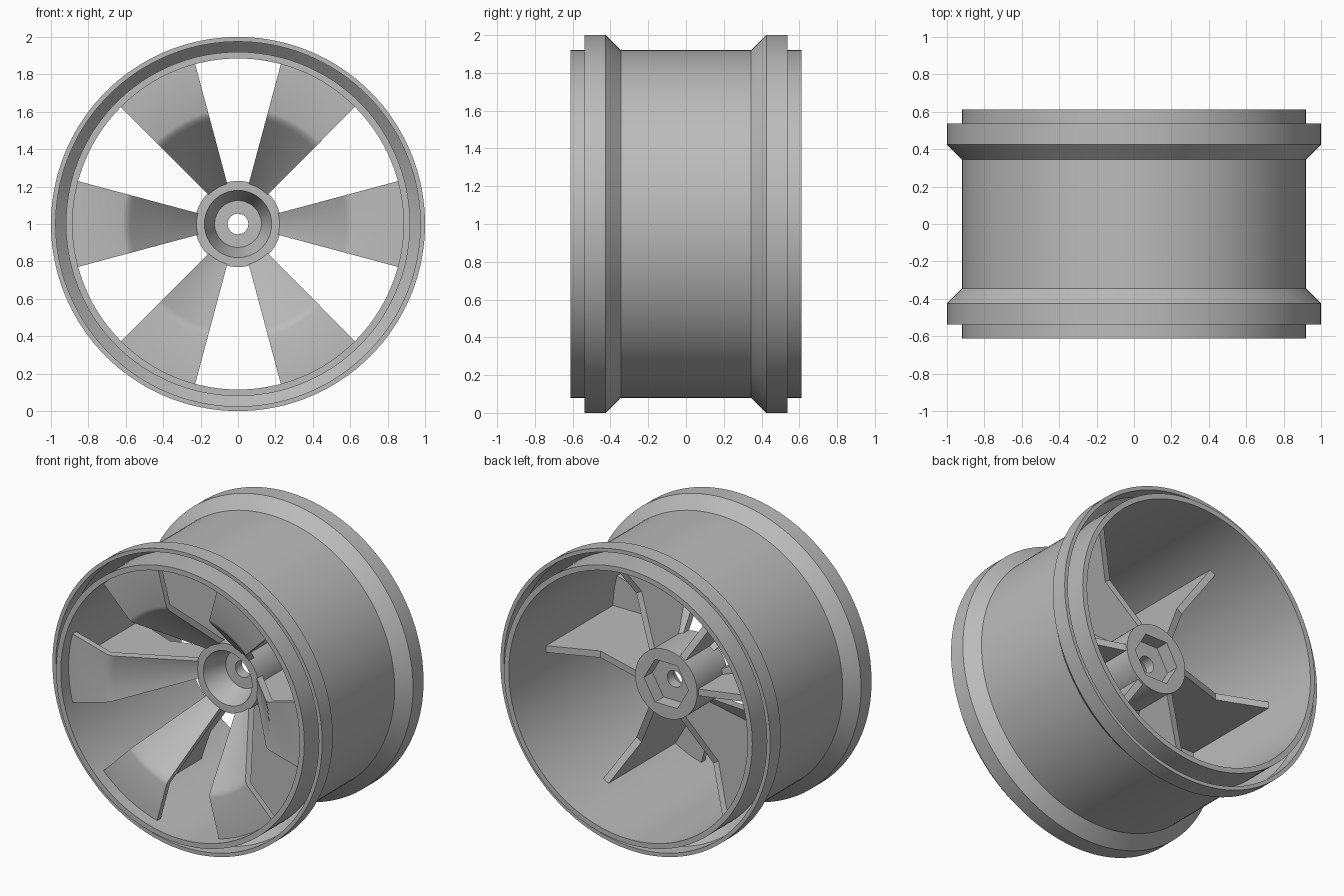
import bpy, bmesh, math
from mathutils import Matrix

cube = bpy.data.objects.get("Cube")
if cube:
    bpy.data.objects.remove(cube, do_unlink=True)

grey = bpy.data.materials.new("plain_grey")
grey.use_nodes = True
GREY = (0.5, 0.5, 0.5, 1)
grey.diffuse_color = GREY
grey.node_tree.nodes["Principled BSDF"].inputs["Base Color"].default_value = GREY


def finish(name, bm, angle=0.0):
    """Turn a bmesh into a shaded object, spun about the axle and lifted onto the floor."""
    bmesh.ops.recalc_face_normals(bm, faces=bm.faces)
    bm.transform(Matrix.Translation((0, 0, 1)) @ Matrix.Rotation(-angle, 4, "Y"))
    mesh = bpy.data.meshes.new(name)
    bm.to_mesh(mesh)
    bm.free()
    mesh.materials.append(grey)
    obj = bpy.data.objects.new(name, mesh)
    bpy.context.collection.objects.link(obj)
    bpy.ops.object.select_all(action="DESELECT")
    obj.select_set(True)
    bpy.context.view_layer.objects.active = obj
    bpy.ops.object.shade_smooth_by_angle(angle=math.radians(28))
    return obj


def lathe(profile, start, sweep, steps, hex_points=()):
    """Sweep a closed (radius, y) profile about the y axis; hex_points become hexagonal."""
    bm = bmesh.new()
    full = sweep >= math.tau
    rings = []
    for i in range(steps if full else steps + 1):
        a = start + sweep * i / steps
        flat = math.cos(math.pi / 6) / math.cos(a % (math.pi / 3) - math.pi / 6)
        ring = []
        for k, (r, y) in enumerate(profile):
            r = r * flat if k in hex_points else r
            ring.append(bm.verts.new((r * math.cos(a), y, r * math.sin(a))))
        rings.append(ring)
    n = len(profile)
    for i in range(steps):
        p, q = rings[i], rings[(i + 1) % len(rings)]
        for k in range(n):
            m = (k + 1) % n
            bm.faces.new((p[k], p[m], q[m], q[k]))
    if not full:
        bm.faces.new(rings[0])
        bm.faces.new(rings[-1])
    return bm


# Rim barrel: half profile with a hollow flange, mirrored to the back
half = [(0.885, -0.612), (0.92, -0.612), (0.92, -0.365), (0.975, -0.42),
        (0.975, -0.537), (1.0, -0.537), (1.0, -0.425), (0.92, -0.345)]
rim = half + [(r, -y) for r, y in reversed(half)]
finish("rim", lathe(rim, 0, math.tau, 144))

# Hub: dished front, axle hole, hexagonal socket at the back
hub = [(0.055, 0.05), (0.125, 0.05), (0.18, -0.11), (0.23, -0.11),
       (0.23, 0.21), (0.165, 0.21), (0.165, 0.12), (0.055, 0.12)]
finish("hub", lathe(hub, 0, math.tau, 72, hex_points=(5, 6)))

# Spokes: flat outer pads that fold into a cone running down to the hub
spoke = [(0.895, -0.53), (0.62, -0.53), (0.598, -0.522), (0.575, -0.5), (0.222, -0.11),
         (0.222, -0.05), (0.6, -0.468), (0.62, -0.49), (0.895, -0.49)]
# Fins: axial webs behind each spoke with a notched rear edge
fin = [(0.222, -0.08), (0.6, -0.495), (0.893, -0.51),
       (0.893, 0.22), (0.57, 0.09), (0.22, 0.2)]
WIDTH = math.radians(30)
FIN_THICK = 0.045
for i in range(6):
    angle = i * math.pi / 3
    finish(f"spoke_{i + 1}", lathe(spoke, -WIDTH / 2, WIDTH, 10), angle)

    bm = bmesh.new()
    face = bm.faces.new([bm.verts.new((r, y, -FIN_THICK / 2)) for r, y in fin])
    side = bmesh.ops.extrude_face_region(bm, geom=[face])
    verts = [g for g in side["geom"] if isinstance(g, bmesh.types.BMVert)]
    bmesh.ops.translate(bm, verts=verts, vec=(0, 0, FIN_THICK))
    finish(f"fin_{i + 1}", bm, angle)
